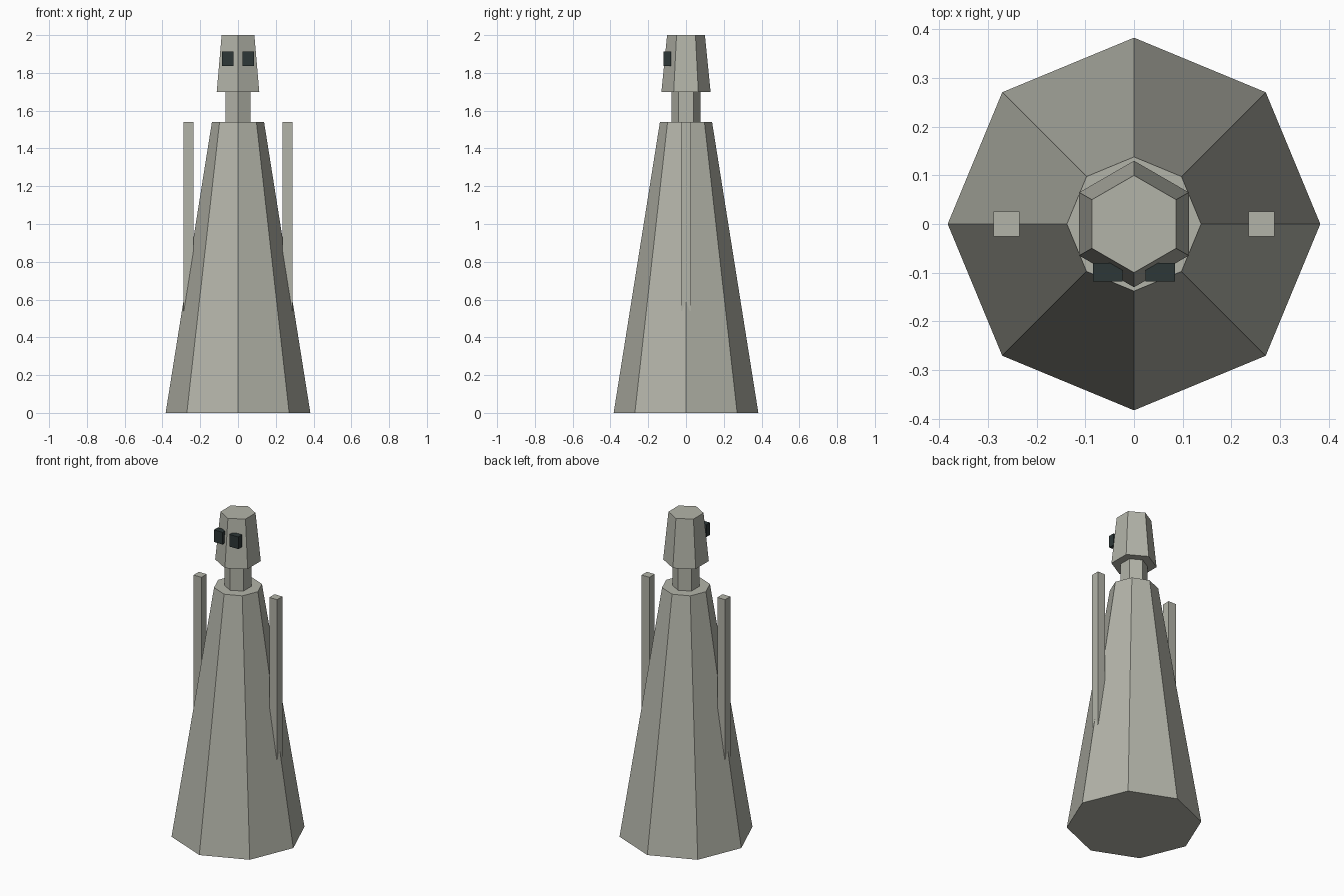
import bpy
from math import radians

cube = bpy.data.objects.get("Cube")
if cube:
    bpy.data.objects.remove(cube, do_unlink=True)


def make_material(name, rgb):
    mat = bpy.data.materials.new(name)
    mat.use_nodes = True
    color = (*rgb, 1.0)
    mat.diffuse_color = color
    mat.node_tree.nodes["Principled BSDF"].inputs["Base Color"].default_value = color
    return mat


stone = make_material("pale_stone", (0.45, 0.455, 0.395))
dark = make_material("dark_slate", (0.026, 0.038, 0.038))


def finish(name, mat):
    obj = bpy.context.object
    obj.name = name
    obj.data.materials.append(mat)
    return obj


def prism(name, sides, r_bottom, r_top, z0, z1, mat):
    """Tapered flat-sided prism with a corner on the x axis."""
    bpy.ops.mesh.primitive_cone_add(vertices=sides, radius1=r_bottom, radius2=r_top,
                                    depth=z1 - z0, location=(0, 0, (z0 + z1) / 2),
                                    rotation=(0, 0, radians(90)))
    bpy.ops.object.transform_apply(location=False, rotation=True, scale=False)
    return finish(name, mat)


def box(name, center, size, mat):
    bpy.ops.mesh.primitive_cube_add(size=1, location=center)
    bpy.context.object.scale = size
    bpy.ops.object.transform_apply(location=False, rotation=False, scale=True)
    return finish(name, mat)


# Robe-like body, neck and head
prism("body", 8, 0.383, 0.138, 0, 1.54, stone)
neck = prism("neck", 6, 0.077, 0.077, 1.54, 1.70, stone)
head = prism("head", 6, 0.13, 0.10, 1.70, 2.0, stone)
for part in (neck, head):
    part.rotation_euler.z = radians(30)

# Paired arms and eyes
for side, sign in (("left", 1), ("right", -1)):
    box(side + "_arm", (sign * 0.262, 0, 1.04), (0.054, 0.052, 1.0), stone)
    box(side + "_eye", (sign * 0.054, -0.099, 1.875), (0.061, 0.038, 0.076), dark)
